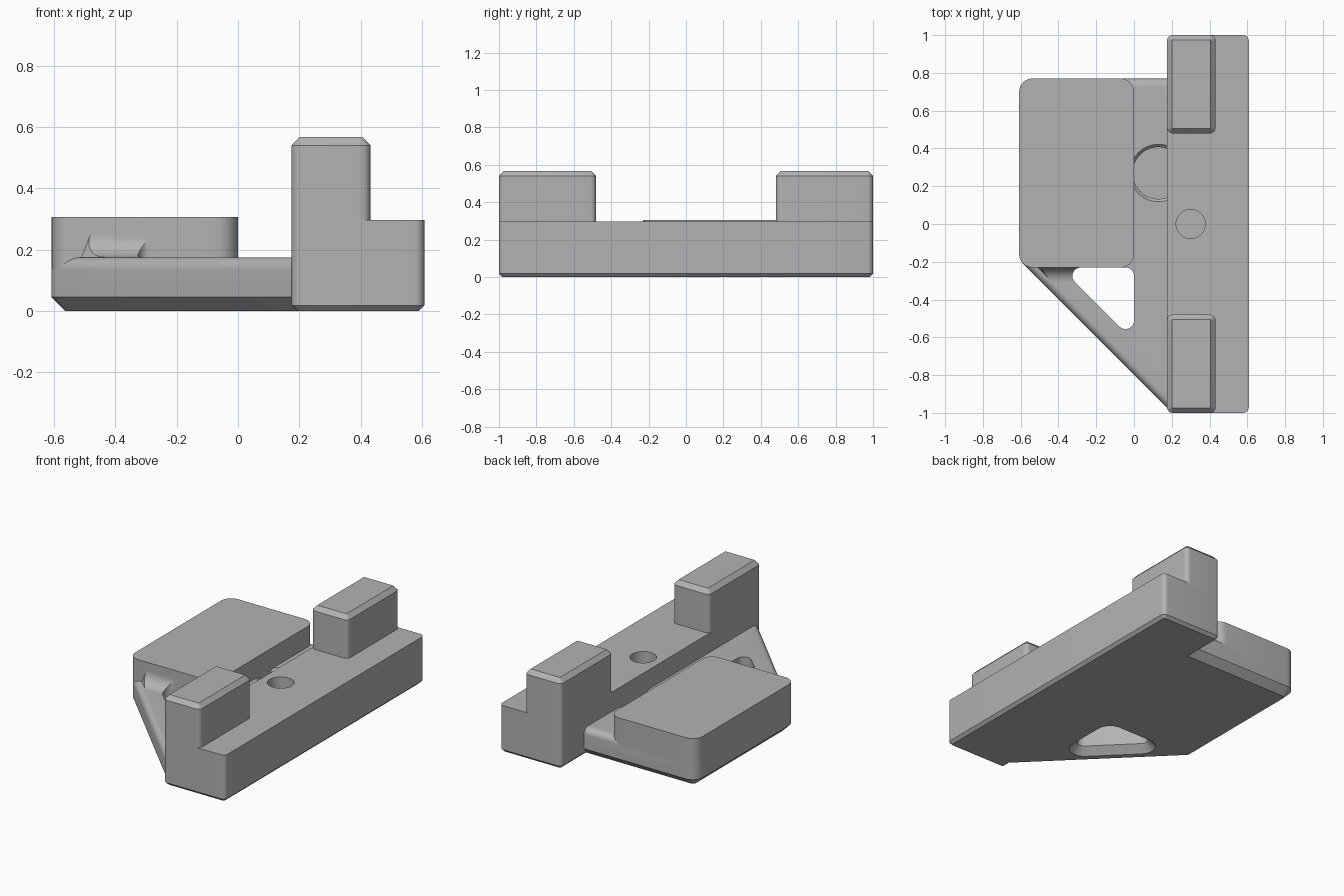
import bpy, bmesh, math
from mathutils import Vector

if "Cube" in bpy.data.objects:
    bpy.data.objects.remove(bpy.data.objects["Cube"])

grey = bpy.data.materials.new("plain grey")
grey.diffuse_color = (0.45, 0.45, 0.45, 1)
grey.use_nodes = True
grey.node_tree.nodes["Principled BSDF"].inputs["Base Color"].default_value = grey.diffuse_color


def rounded(pts, radii, inset, steps=8):
    """Convex counter-clockwise outline, moved inwards, with rounded corners."""
    out, n = [], len(pts)
    for i in range(n):
        p = Vector(pts[i])
        d0 = (p - Vector(pts[i - 1])).normalized()
        d1 = (Vector(pts[(i + 1) % n]) - p).normalized()
        n0, n1 = Vector((-d0.y, d0.x)), Vector((-d1.y, d1.x))
        r = max(radii[i] - inset, 0.003)
        centre = p + (n0 + n1) * ((inset + r) / (1 + n0.dot(n1)))
        a0 = math.atan2(-n0.y, -n0.x)
        turn = math.atan2(d0.cross(d1), d0.dot(d1))
        for k in range(steps + 1):
            a = a0 + turn * k / steps
            out.append((centre.x + r * math.cos(a), centre.y + r * math.sin(a)))
    return out


def skin(name, rings):
    """Closed solid through a stack of matching rings."""
    bm = bmesh.new()
    rows = [[bm.verts.new(v) for v in ring] for ring in rings]
    n = len(rows[0])
    for low, high in zip(rows, rows[1:]):
        for i in range(n):
            j = (i + 1) % n
            bm.faces.new((low[i], low[j], high[j], high[i]))
    bm.faces.new(rows[0][::-1])
    bm.faces.new(rows[-1])
    bmesh.ops.recalc_face_normals(bm, faces=bm.faces)
    mesh = bpy.data.meshes.new(name)
    bm.to_mesh(mesh)
    bm.free()
    mesh.materials.append(grey)
    ob = bpy.data.objects.new(name, mesh)
    bpy.context.collection.objects.link(ob)
    return ob


def slab(name, pts, radii, layers):
    """Layers are (height, inset) pairs."""
    return skin(name, [[(x, y, z) for x, y in rounded(pts, radii, i)] for z, i in layers])


def disc(name, x, y, layers):
    """Layers are (height, radius) pairs."""
    angles = [math.tau * k / 64 for k in range(64)]
    return skin(name, [[(x + r * math.cos(a), y + r * math.sin(a), z) for a in angles]
                       for z, r in layers])


def rect(x0, x1, y0, y1):
    return [(x0, y0), (x1, y0), (x1, y1), (x0, y1)]


def cut(ob, tool, operation='DIFFERENCE'):
    mod = ob.modifiers.new(tool.name, 'BOOLEAN')
    mod.operation, mod.object, mod.solver = operation, tool, 'EXACT'
    bpy.context.view_layer.objects.active = ob
    bpy.ops.object.modifier_apply(modifier=mod.name)


# main bar and its two upright posts
bar = slab("bar", rect(0.175, 0.608, -1, 1), [0.03] * 4,
           [(0, 0.018), (0.018, 0), (0.297, 0)])
posts = [slab(side + "_post", rect(0.175, 0.432, y, y + 0.52), [0.03] * 4,
              [(0.28, 0), (0.54, 0), (0.567, 0.026)])
         for side, y in (("front", -1), ("back", 0.48))]

# raised pad
pad = slab("pad", rect(-0.608, 0, -0.23, 0.77), [0.07] * 4, [(0.045, 0), (0.306, 0)])

# base plate with a slanted side, chamfered below and rounded above
outline = [(-0.608, 0.77), (-0.608, -0.189), (0.188, -0.985), (0.3, -0.985), (0.3, 0.77)]
corners = [0.07, 0.07, 0.004, 0.004, 0.004]
dome = [(0.135 + 0.04 * math.sin(a), 0.04 * (1 - math.cos(a)))
        for a in (math.pi / 2 * k / 6 for k in range(7))]
plate = slab("base_plate", outline, corners, [(0, 0.045), (0.045, 0)] + dome)

# concave blend between plate and pad
arc = [(-0.305 + 0.075 * math.sin(a), 0.25 - 0.075 * math.cos(a))
       for a in (math.pi / 2 * k / 8 for k in range(9))]
profile = [(-0.2, 0.15), (-0.305, 0.15)] + arc + [(-0.2, 0.25)]
blend = skin("blend", [[(x, y, z) for y, z in profile] for x in (-0.6, -0.2)])

# cutters: triangular window, round recess, round bar hole, blend trimmer
window = slab("window_cutter", [(0, -0.62), (0, -0.23), (-0.39, -0.23)], [0.045] * 3,
              [(-0.01, -0.055), (0.045, 0), (0.5, 0)])
recess = disc("recess_cutter", 0.13, 0.27,
              [(0.11, 0.137), (0.16, 0.137), (0.175, 0.152), (0.25, 0.152)])
bore = disc("bore_cutter", 0.3, 0, [(0.1, 0.077), (0.4, 0.077)])
trim = slab("trim_cutter", outline, corners, [(0.1, 0)] + dome + [(0.3, 0.075)])

cut(blend, trim, 'INTERSECT')
for ob, tools in ((plate, (window, recess, bore)), (blend, (window,)), (bar, (bore,))):
    for tool in tools:
        cut(ob, tool)
for tool in (window, recess, bore, trim):
    bpy.data.objects.remove(tool)

# smooth curves, crisp edges
bpy.ops.object.select_all(action='DESELECT')
for ob in [bar, pad, plate, blend] + posts:
    ob.select_set(True)
bpy.context.view_layer.objects.active = bar
bpy.ops.object.shade_smooth_by_angle(angle=math.radians(30))
